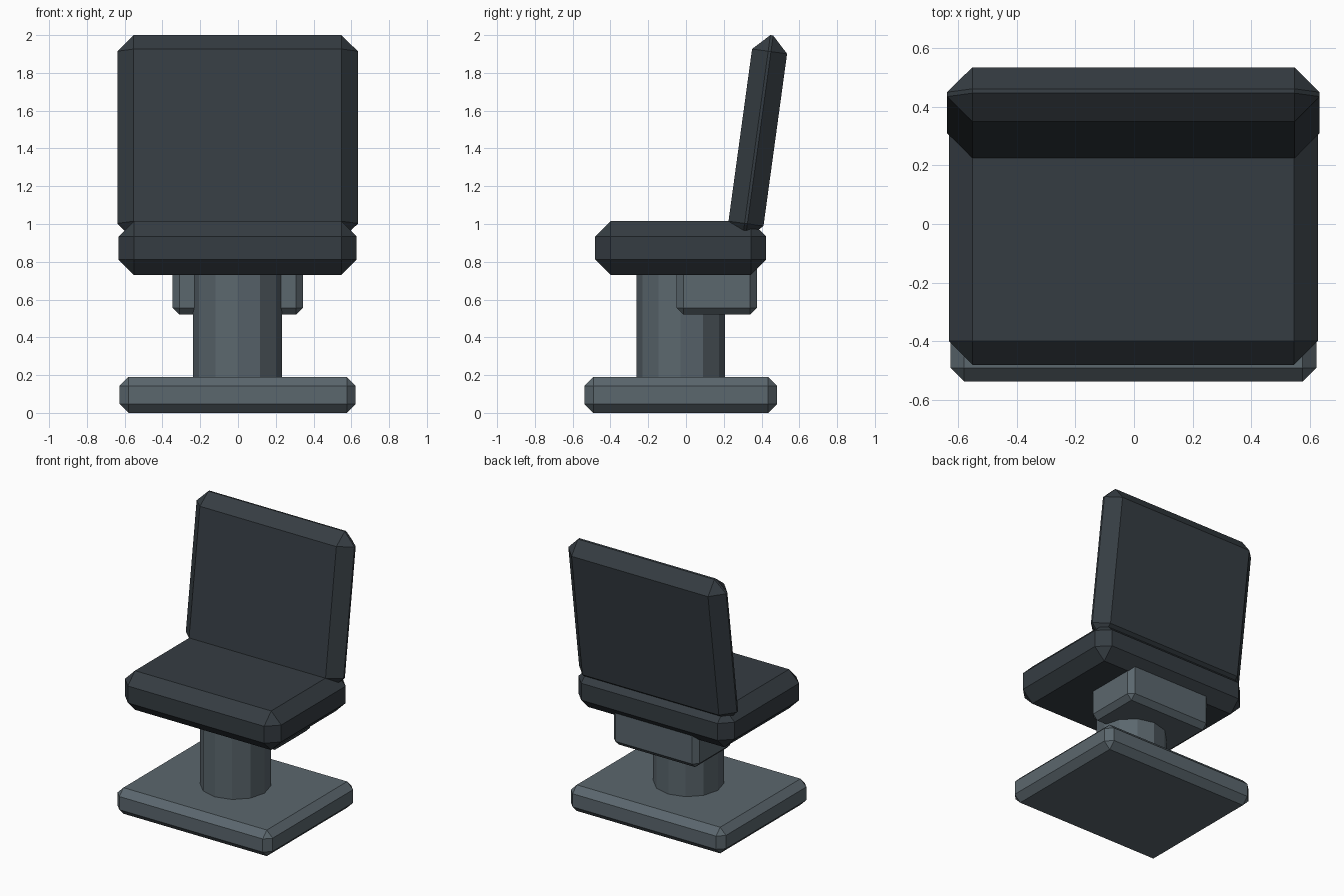
import bpy, bmesh, math
from mathutils import Matrix

if "Cube" in bpy.data.objects:
    bpy.data.objects.remove(bpy.data.objects["Cube"])


def material(name, color):
    mat = bpy.data.materials.new(name)
    mat.diffuse_color = (*color, 1)
    mat.use_nodes = True
    mat.node_tree.nodes["Principled BSDF"].inputs["Base Color"].default_value = mat.diffuse_color
    return mat


metal = material("metal", (0.105, 0.135, 0.155))
padding = material("padding", (0.036, 0.046, 0.055))


def add_object(name, bm, center, mat):
    mesh = bpy.data.meshes.new(name)
    bmesh.ops.recalc_face_normals(bm, faces=bm.faces)
    bm.to_mesh(mesh)
    bm.free()
    mesh.materials.append(mat)
    obj = bpy.data.objects.new(name, mesh)
    obj.location = center
    bpy.context.collection.objects.link(obj)
    return obj


def chamfered_box(name, size, center, bevel, mat):
    bm = bmesh.new()
    bmesh.ops.create_cube(bm, size=1, matrix=Matrix.Diagonal((*size, 1)))
    obj = add_object(name, bm, center, mat)
    mod = obj.modifiers.new("chamfer", "BEVEL")
    mod.width = bevel
    mod.segments = 1
    mod.limit_method = "NONE"
    return obj


# Floor plate
chamfered_box("base", (1.25, 1.02, 0.19), (-0.002, -0.028, 0.095), 0.047, metal)

# Twelve-sided pedestal, sunk slightly into plate and seat
bm = bmesh.new()
bmesh.ops.create_cone(bm, cap_ends=True, segments=12, radius1=0.235,
                      radius2=0.235, depth=0.66)
add_object("pedestal", bm, (-0.002, -0.028, 0.45), metal)

# Mechanism box under the rear of the seat
chamfered_box("mechanism_box", (0.69, 0.425, 0.28), (-0.002, 0.163, 0.66), 0.036, metal)

# Seat cushion
chamfered_box("seat", (1.26, 0.905, 0.285), (-0.002, -0.028, 0.8725), 0.081, padding)

# Reclined backrest
backrest = chamfered_box("backrest", (1.272, 0.187, 1.092), (-0.002, 0.38, 1.458), 0.086, padding)
backrest.rotation_euler.x = math.radians(-7.8)
